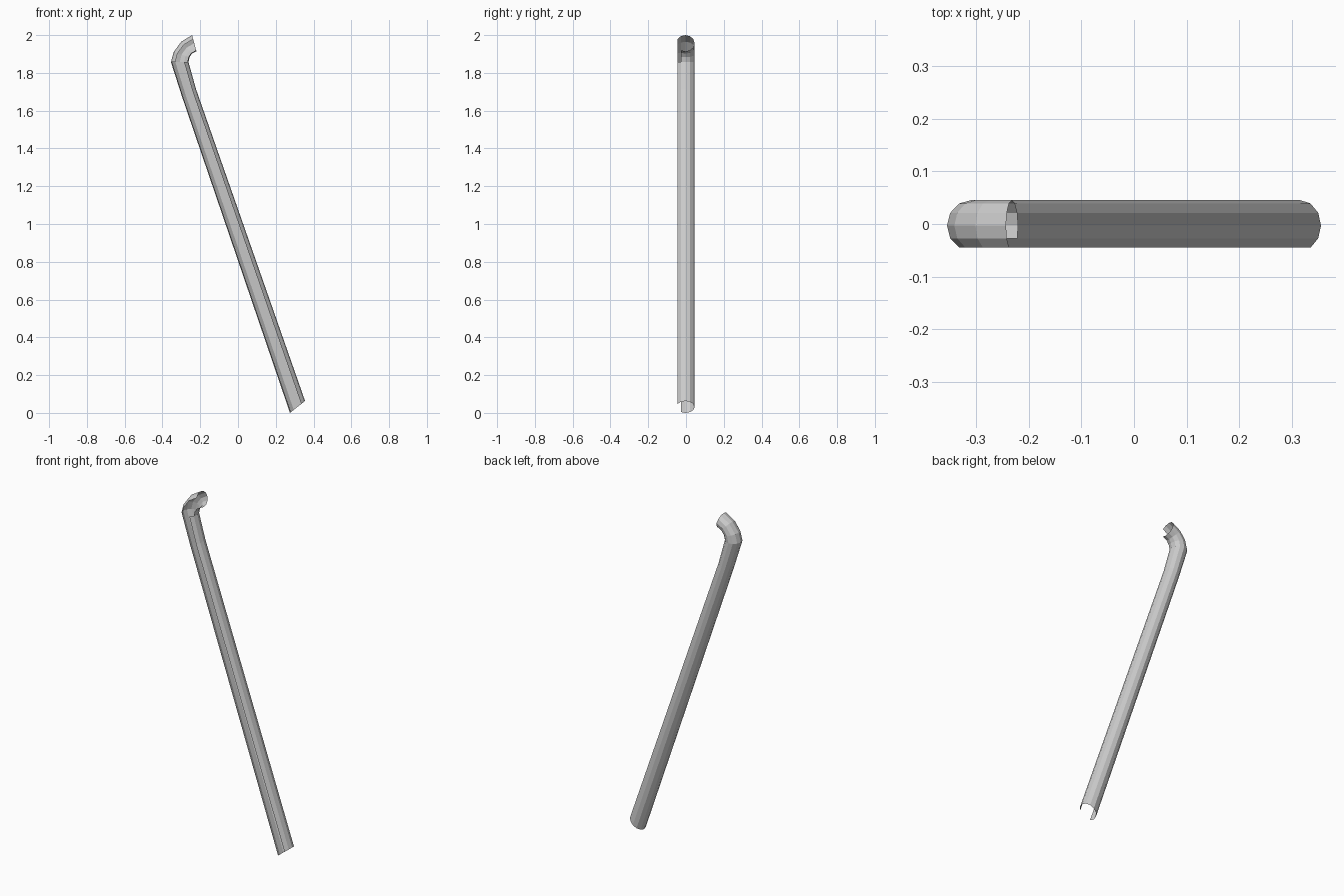
import bpy, bmesh
from math import cos, sin, pi

if "Cube" in bpy.data.objects:
    bpy.data.objects.remove(bpy.data.objects["Cube"])

R = 0.0485      # tube radius
N = 12          # sides
YC = -0.003     # tube axis in y

# path stations: (outer edge x, z), (inner edge x, z), foot to hook tip
stations = [
    ((0.275, 0.000), (0.355, 0.063)),
    ((-0.297, 1.676), (-0.222, 1.713)),
    ((-0.355, 1.857), (-0.262, 1.857)),
    ((-0.341, 1.910), (-0.257, 1.883)),
    ((-0.301, 1.965), (-0.244, 1.902)),
    ((-0.243, 2.000), (-0.220, 1.914)),
]

bm = bmesh.new()
rings = []
for (ox, oz), (ix, iz) in stations:
    cx, cz, hx, hz = (ox + ix) / 2, (oz + iz) / 2, (ix - ox) / 2, (iz - oz) / 2
    rings.append([bm.verts.new((cx + hx * cos(a), YC + R * sin(a), cz + hz * cos(a)))
                  for a in (2 * pi * k / N for k in range(N))])

# skin the rings, leaving a three-face slot open along the front
for s in range(len(rings) - 1):
    slot = (7, 8, 9) if s < 2 else (8, 9, 10)   # slot shifts one face at the hook
    for k in range(N):
        if k not in slot:
            j = (k + 1) % N
            bm.faces.new((rings[s][k], rings[s][j], rings[s + 1][j], rings[s + 1][k]))

bmesh.ops.delete(bm, geom=[v for v in bm.verts if not v.link_faces], context='VERTS')
bmesh.ops.recalc_face_normals(bm, faces=bm.faces)
# the open shell faces outward
f = min(bm.faces, key=lambda f: -f.calc_center_median().y)
if f.normal.y < 0:
    bmesh.ops.reverse_faces(bm, faces=bm.faces)

mesh = bpy.data.meshes.new("slotted_pipe")
bm.to_mesh(mesh)
bm.free()
bpy.context.collection.objects.link(bpy.data.objects.new("slotted_pipe", mesh))
